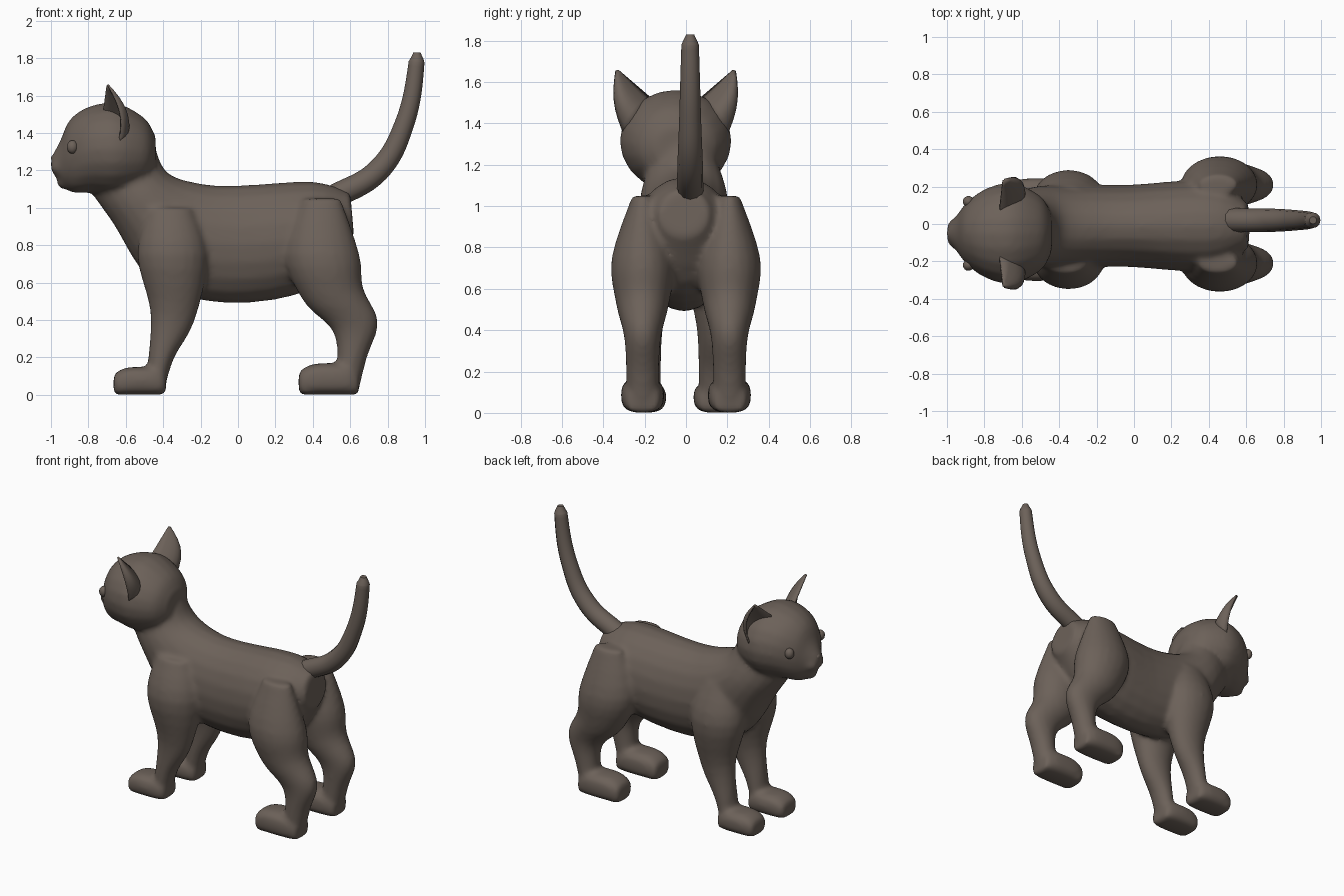
import bpy
import bmesh
import math
from mathutils import Matrix, Vector

default_cube = bpy.data.objects.get("Cube")
if default_cube:
    bpy.data.objects.remove(default_cube, do_unlink=True)

# Single fur colour
fur = bpy.data.materials.new("brown_grey_fur")
fur.use_nodes = True
fur_colour = (0.15, 0.12, 0.1, 1)
fur.diffuse_color = fur_colour
fur.node_tree.nodes["Principled BSDF"].inputs["Base Color"].default_value = fur_colour

HEAD_Y = -0.05
FRONT_Y = -0.03


def finish(name, bm):
    """Turn a bmesh into a smooth, fur coloured object."""
    bmesh.ops.recalc_face_normals(bm, faces=bm.faces)
    for face in bm.faces:
        face.smooth = True
    mesh = bpy.data.meshes.new(name)
    bm.to_mesh(mesh)
    bm.free()
    mesh.materials.append(fur)
    obj = bpy.data.objects.new(name, mesh)
    bpy.context.collection.objects.link(obj)
    return obj


def flowing(rings, steps=4):
    """Add in-between rings along a smooth spline through the given ones."""
    keys = [Vector(ring) for ring in rings]
    result = []
    for i in range(len(keys) - 1):
        start, end = keys[i], keys[i + 1]
        leave = (end - keys[max(i - 1, 0)]) / 2
        arrive = (keys[min(i + 2, len(keys) - 1)] - start) / 2
        for step in range(steps):
            t = step / steps
            ease = t * t * (3 - 2 * t)
            swing = leave * t * (1 - t) ** 2 - arrive * t * t * (1 - t)
            result.append(start.lerp(end, ease) + swing)
    result.append(keys[-1])
    return result


def loft(bm, rings, centre_y, power=1, sides=20):
    """Closed skin through oval rings: upper edge x, z, lower edge x, z, half width."""
    def soft(value):
        return math.copysign(abs(value) ** power, value)

    loops = []
    for upper_x, upper_z, lower_x, lower_z, width in rings:
        upper = Vector((upper_x, centre_y, upper_z))
        lower = Vector((lower_x, centre_y, lower_z))
        middle, reach = (upper + lower) / 2, (upper - lower) / 2
        across = Vector((0, width, 0))
        loop = []
        for i in range(sides):
            angle = math.tau * i / sides
            point = middle + reach * soft(math.cos(angle)) + across * soft(math.sin(angle))
            loop.append(bm.verts.new(point))
        loops.append(loop)
    for first, second in zip(loops, loops[1:]):
        for i in range(sides):
            j = (i + 1) % sides
            bm.faces.new((first[i], first[j], second[j], second[i]))
    bm.faces.new(loops[0])
    bm.faces.new(loops[-1])


def ball(bm, centre, size):
    """Ellipsoid added to a bmesh."""
    matrix = Matrix.Translation(centre) @ Matrix.Diagonal((*size, 1))
    bmesh.ops.create_uvsphere(bm, u_segments=16, v_segments=10, radius=1, matrix=matrix)


def paw(bm, start, length, height, centre_y):
    """Boxy flat-soled foot with three toes."""
    rings = []
    count = 12
    for i in range(1, count):
        bulge = (1 - abs(2 * i / count - 1) ** 3) ** 0.4
        x = start + length * (i - 1) / (count - 2)
        rings.append((x, height * bulge, x, 0, 0.105 * bulge))
    loft(bm, rings, centre_y, power=0.7)
    for toe in (-1, 0, 1):
        position = (start + 0.045, centre_y + toe * 0.06, height * 0.42)
        ball(bm, position, (0.05, 0.034, height * 0.4))


# Torso, from neck to rump
body = bmesh.new()
torso_rings = flowing([
    (-0.45, 1.35, -0.8, 1.1, 0.15),
    (-0.38, 1.19, -0.67, 0.92, 0.21),
    (-0.2, 1.13, -0.45, 0.6, 0.22),
    (0, 1.12, -0.05, 0.49, 0.22),
    (0.4, 1.14, 0.4, 0.57, 0.24),
    (0.6, 1.08, 0.62, 0.85, 0.12),
])
loft(body, torso_rings, -0.01)

# Head, from muzzle to nape
head_rings = flowing([
    (-1, 1.27, -1, 1.2, 0.03),
    (-0.95, 1.36, -0.94, 1.12, 0.1),
    (-0.9, 1.47, -0.88, 1.08, 0.17),
    (-0.8, 1.54, -0.78, 1.08, 0.24),
    (-0.65, 1.56, -0.65, 1.07, 0.27),
    (-0.5, 1.48, -0.5, 1.12, 0.2),
    (-0.44, 1.38, -0.44, 1.2, 0.1),
])
loft(body, head_rings, HEAD_Y)

# Chin and whisker pads
ball(body, (-0.93, HEAD_Y, 1.135), (0.04, 0.05, 0.035))
for side in (-1, 1):
    ball(body, (-0.96, HEAD_Y + side * 0.035, 1.215), (0.04, 0.045, 0.04))

# Legs and paws
hind_leg_rings = flowing([
    (0.35, 1.05, 0.55, 1.05, 0.05),
    (0.25, 0.75, 0.65, 0.75, 0.15),
    (0.35, 0.5, 0.67, 0.57, 0.13),
    (0.5, 0.35, 0.75, 0.39, 0.09),
    (0.53, 0.2, 0.69, 0.2, 0.08),
    (0.5, 0.04, 0.64, 0, 0.08),
])
front_leg_rings = flowing([
    (-0.48, 1, -0.25, 1, 0.06),
    (-0.54, 0.75, -0.16, 0.75, 0.15),
    (-0.47, 0.45, -0.23, 0.4, 0.09),
    (-0.48, 0.2, -0.34, 0.2, 0.08),
    (-0.5, 0.04, -0.39, 0.04, 0.08),
])
for side in (-1, 1):
    hind_y = side * 0.21
    loft(body, hind_leg_rings, hind_y)
    paw(body, 0.325, 0.32, 0.17, hind_y)
    front_y = FRONT_Y + side * 0.17
    loft(body, front_leg_rings, front_y)
    paw(body, -0.665, 0.28, 0.15, front_y)

# Fuse the overlapping forms into one continuous skin
body_obj = finish("body", body)
remesh = body_obj.modifiers.new("fuse", "REMESH")
remesh.mode = "VOXEL"
remesh.voxel_size = 0.016
remesh.use_smooth_shade = True
relax = body_obj.modifiers.new("relax", "SMOOTH")
relax.factor = 0.5
relax.iterations = 8

# Raised tail: a tapering curve with a rounded tip
tail_curve = bpy.data.curves.new("tail", "CURVE")
tail_curve.dimensions = "3D"
tail_curve.bevel_depth = 0.065
tail_curve.use_fill_caps = True
tail_curve.materials.append(fur)
tail_path = [(0.5, 1.05, 1), (0.75, 1.2, 0.95), (0.89, 1.45, 0.8),
             (0.955, 1.78, 0.65), (0.957, 1.83, 0.3)]
spline = tail_curve.splines.new("BEZIER")
spline.bezier_points.add(len(tail_path) - 1)
for point, (x, z, radius) in zip(spline.bezier_points, tail_path):
    point.co = (x, 0.02, z)
    point.radius = radius
    point.handle_left_type = point.handle_right_type = "AUTO"
tail_obj = bpy.data.objects.new("tail", tail_curve)
bpy.context.collection.objects.link(tail_obj)


def ear_shell(side):
    """Cupped ear: an open arc that shrinks from its base to a tip."""
    inner = Vector((-0.72, 0.11, 1.51))
    back = Vector((-0.5, 0.19, 1.45))
    outer = Vector((-0.64, 0.24, 1.33))
    tip = Vector((-0.7, 0.285, 1.66))
    flare = Vector((0.04, 0.03, 0))
    steps = 8
    ear = bmesh.new()
    rows = []
    for level in range(steps):
        rise = level / (steps - 0.8)
        bow = flare * math.sin(math.pi * rise)
        a = inner.lerp(tip, rise)
        b = back.lerp(tip, rise) + bow
        c = outer.lerp(tip, rise) + bow
        row = []
        for i in range(steps + 1):
            t = i / steps
            x, y, z = a.lerp(b, t).lerp(b.lerp(c, t), t)
            row.append(ear.verts.new((x, HEAD_Y + side * y, z)))
        rows.append(row)
    for low, high in zip(rows, rows[1:]):
        for i in range(steps):
            ear.faces.new((low[i], low[i + 1], high[i + 1], high[i]))
    return ear


# Ears and eyes on both sides of the head
for side, label in ((-1, "near"), (1, "far")):
    ear_obj = finish(label + "_ear", ear_shell(side))
    shell = ear_obj.modifiers.new("thickness", "SOLIDIFY")
    shell.thickness = 0.012
    shell.offset = 0

    eye = bmesh.new()
    ball(eye, (-0.885, HEAD_Y + side * 0.17, 1.325), (0.03, 0.03, 0.036))
    finish(label + "_eye", eye)

# Nose
nose = bmesh.new()
ball(nose, (-0.975, HEAD_Y, 1.265), (0.025, 0.028, 0.022))
finish("nose", nose)
